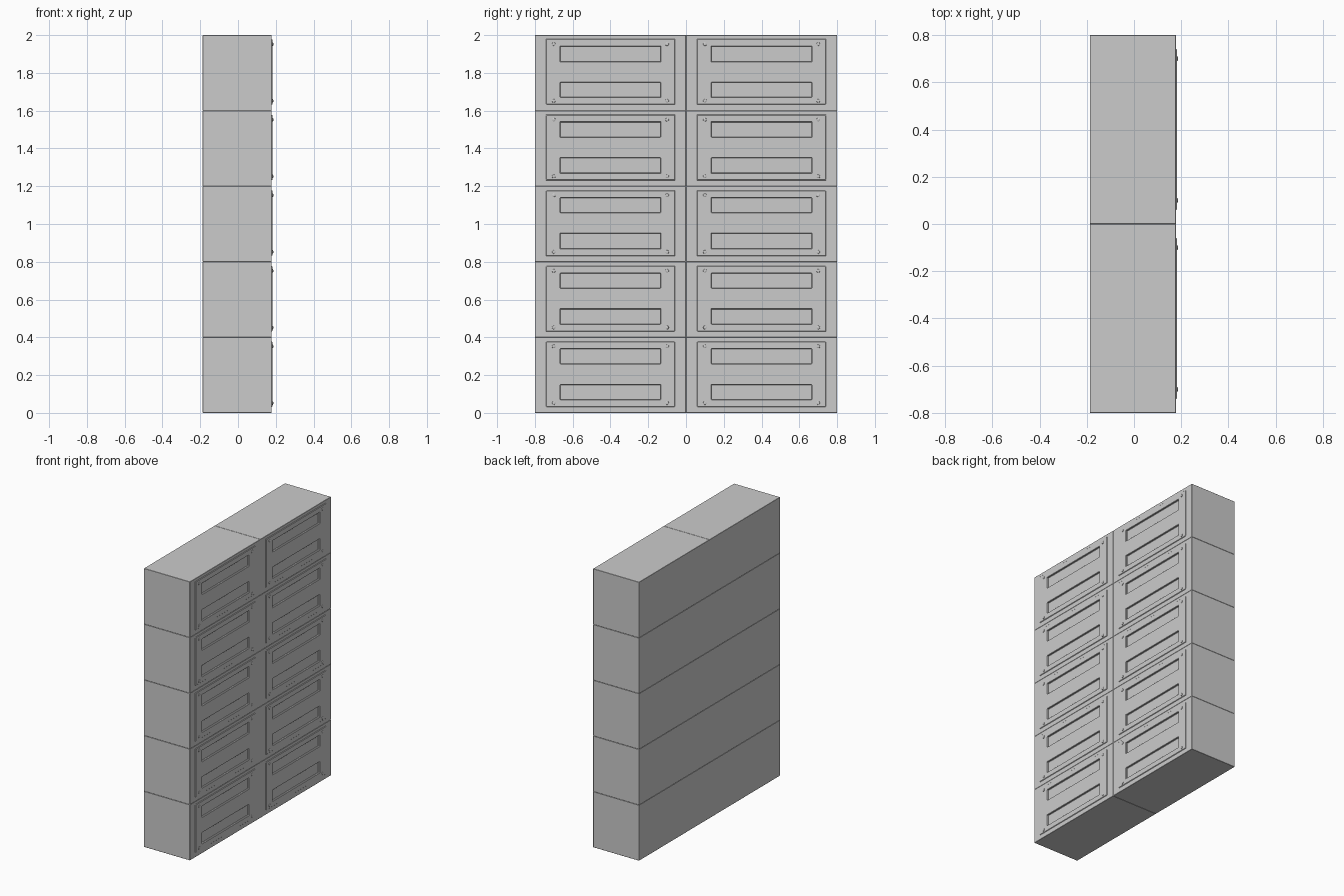
import bpy, bmesh
from mathutils import Matrix

if "Cube" in bpy.data.objects:
    bpy.data.objects.remove(bpy.data.objects["Cube"])

BACK, FRONT = -0.187, 0.178
PANEL, SLOT = 0.182, 0.170
YS = [-0.4, -0.34, -0.266, 0.266, 0.34, 0.4]
ZS = [0.0, 0.033, 0.07, 0.15, 0.26, 0.34, 0.377, 0.4]


def depth(i, j):
    """Face height of one cell of the door grid."""
    if not (0 <= i < len(YS) - 1 and 0 <= j < len(ZS) - 1):
        return BACK
    if i == 2 and j in (2, 4):
        return SLOT
    return PANEL if 1 <= i <= 3 and 1 <= j <= 5 else FRONT


def box_mesh():
    bm = bmesh.new()

    def quad(*pts):
        bm.faces.new([bm.verts.new(p) for p in pts])

    ny, nz = len(YS) - 1, len(ZS) - 1
    # front cells and back cells
    for i in range(ny):
        for j in range(nz):
            a, b, c, d = YS[i], YS[i + 1], ZS[j], ZS[j + 1]
            for x in (depth(i, j), BACK):
                quad((x, a, c), (x, b, c), (x, b, d), (x, a, d))
    # step walls between cells of different height
    for i in range(ny + 1):
        for j in range(nz):
            p, q = depth(i - 1, j), depth(i, j)
            if p != q:
                y, c, d = YS[i], ZS[j], ZS[j + 1]
                quad((p, y, c), (q, y, c), (q, y, d), (p, y, d))
    for j in range(nz + 1):
        for i in range(ny):
            p, q = depth(i, j - 1), depth(i, j)
            if p != q:
                z, a, b = ZS[j], YS[i], YS[i + 1]
                quad((p, a, z), (q, a, z), (q, b, z), (p, b, z))
    bmesh.ops.remove_doubles(bm, verts=bm.verts, dist=1e-5)
    bmesh.ops.recalc_face_normals(bm, faces=bm.faces)
    bmesh.ops.dissolve_limit(bm, angle_limit=0.01, verts=bm.verts, edges=bm.edges)
    me = bpy.data.meshes.new("storage_box")
    bm.to_mesh(me)
    bm.free()
    return me


def bolt_mesh():
    bm = bmesh.new()
    # four low domed bolts, one per panel corner
    for y in (-0.3, 0.3):
        for z in (0.052, 0.352):
            for r1, r2, x0, x1 in ((0.010, 0.009, 0.180, 0.185), (0.009, 0.005, 0.185, 0.187)):
                m = Matrix.Translation(((x0 + x1) / 2, y, z)) @ Matrix.Rotation(1.5707963, 4, 'Y')
                bmesh.ops.create_cone(bm, cap_ends=True, segments=12, radius1=r1,
                                      radius2=r2, depth=x1 - x0, matrix=m)
    me = bpy.data.meshes.new("corner_bolts")
    bm.to_mesh(me)
    bm.free()
    return me


box, bolts = box_mesh(), bolt_mesh()

# two columns of five stacked boxes
for col, y in enumerate((-0.4, 0.4)):
    for row in range(5):
        for name, me in (("storage_box", box), ("corner_bolts", bolts)):
            ob = bpy.data.objects.new(f"{name}_{col}_{row}", me)
            ob.location = (0, y, row * 0.4)
            bpy.context.collection.objects.link(ob)
            if me is box:
                bev = ob.modifiers.new("edge_bevel", 'BEVEL')
                bev.width = 0.0015
                bev.segments = 1
                bev.limit_method = 'ANGLE'
